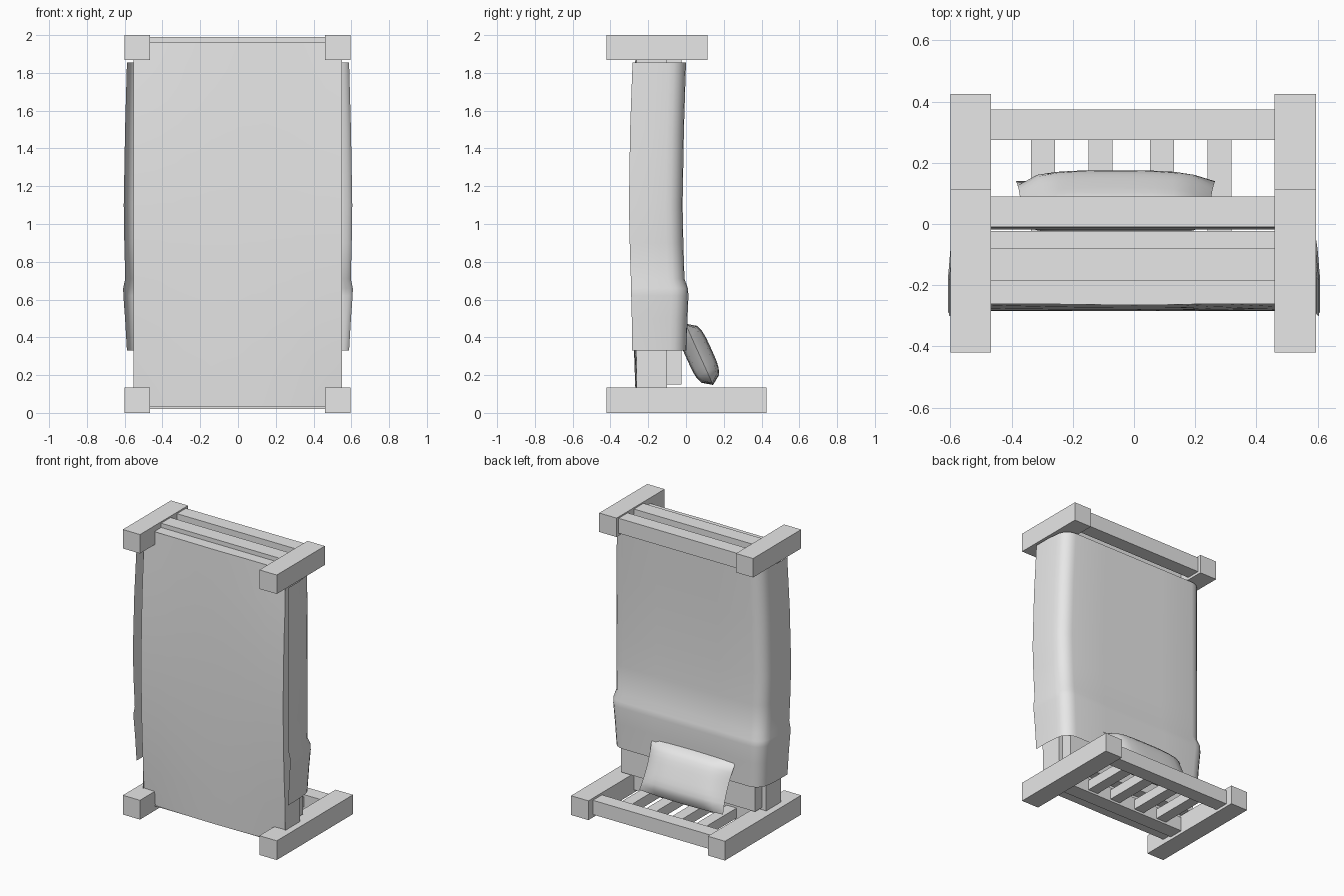
import bpy, bmesh, math
from mathutils import Vector

cube = bpy.data.objects.get("Cube")
if cube:
    bpy.data.objects.remove(cube, do_unlink=True)

GREY = (0.8, 0.8, 0.8, 1)
mat = bpy.data.materials.new("plain_grey")
mat.use_nodes = True
mat.diffuse_color = GREY
mat.node_tree.nodes["Principled BSDF"].inputs["Base Color"].default_value = GREY


def finish(name, bm, smooth=False):
    bmesh.ops.recalc_face_normals(bm, faces=bm.faces)
    mesh = bpy.data.meshes.new(name)
    bm.to_mesh(mesh)
    bm.free()
    mesh.materials.append(mat)
    ob = bpy.data.objects.new(name, mesh)
    bpy.context.collection.objects.link(ob)
    if smooth:
        bpy.ops.object.select_all(action='DESELECT')
        ob.select_set(True)
        bpy.context.view_layer.objects.active = ob
        bpy.ops.object.shade_smooth_by_angle(angle=math.radians(40))
    return ob


def box_mesh(x, y, z, cuts=0):
    bm = bmesh.new()
    bmesh.ops.create_cube(bm, size=1)
    if cuts:
        bmesh.ops.subdivide_edges(bm, edges=bm.edges, cuts=cuts, use_grid_fill=True)
    for v in bm.verts:
        v.co = Vector([a + (b - a) * (c + 0.5) for (a, b), c in zip((x, y, z), v.co)])
    return bm


def box(name, x, y, z):
    return finish(name, box_mesh(x, y, z))


def sheet(bm, rows):
    """Skin a list of equal-length point rows."""
    grid = [[bm.verts.new(p) for p in row] for row in rows]
    for r0, r1 in zip(grid, grid[1:]):
        for i in range(len(r0) - 1):
            bm.faces.new((r0[i], r0[i + 1], r1[i + 1], r1[i]))


# Posts at the head (bottom) and foot (top)
HEAD_Z, FOOT_Z = (0.02, 0.12), (1.885, 1.99)
for side, x in (("right", (-0.6, -0.467)), ("left", (0.46, 0.595))):
    box("head_post_" + side, x, (-0.42, 0.425), (0, 0.135))
    box("foot_post_" + side, x, (-0.42, 0.113), (1.867, 2))

# Rails between the posts
RAIL_X = (-0.47, 0.465)
LOW_RAIL = (-0.185, -0.08)
box("head_top_rail", RAIL_X, (0.275, 0.375), HEAD_Z)
box("head_low_rail", RAIL_X, LOW_RAIL, HEAD_Z)
box("foot_top_rail", RAIL_X, (-0.01, 0.09), FOOT_Z)
box("foot_low_rail", RAIL_X, LOW_RAIL, FOOT_Z)

# Headboard slats
for i, x in enumerate((-0.298, -0.11, 0.092, 0.28)):
    box(f"head_slat_{i + 1}", (x - 0.039, x + 0.039), (-0.08, 0.275), (0.035, 0.105))

# Bed base with a gently bowed underside
bm = box_mesh((-0.553, 0.55), (-0.285, -0.1), (0.035, 1.96), cuts=7)
for v in bm.verts:
    if v.co.y < -0.28:
        v.co.y += ((v.co.z - 1) / 0.96) ** 2 * (0.02 + 0.02 * (v.co.x / 0.55) ** 2)
finish("bed_base", bm, smooth=True)

box("mattress", (-0.52, 0.52), (-0.1, -0.023), (0.15, 1.87))

# Blanket draped over the mattress: z, half width, back y, front hem y
stations = [(0.33, 0.588, 0.003, -0.285), (0.5, 0.598, 0.008, -0.287),
            (0.62, 0.607, 0.013, -0.29), (0.66, 0.608, 0.01, -0.29),
            (0.71, 0.597, -0.008, -0.292), (0.9, 0.602, -0.014, -0.298),
            (1.1, 0.605, -0.018, -0.302), (1.5, 0.598, -0.011, -0.296),
            (1.855, 0.588, 0.0, -0.283)]
rows = []
for z, w, back, front in stations:
    half = [(w, front), (w, front * 0.6), (w - 0.008, back - 0.09)]
    for k in range(1, 6):
        a = k / 5 * math.pi / 2
        half.append((w - 0.098 + 0.09 * math.cos(a), back - 0.09 + 0.09 * math.sin(a)))
    half.append((w * 0.4, back))
    rows.append([(x, y, z) for x, y in half] + [(-x, y, z) for x, y in reversed(half)])
bm = bmesh.new()
sheet(bm, rows)
finish("blanket", bm, smooth=True)

# Plump pillow leaning on the mattress
N = 10
along = Vector((0, 0.145, -0.32)).normalized()
normal = Vector((0, -along.z, along.y))
centre = Vector((-0.06, 0.07, 0.31))
bm = bmesh.new()
for face in (1, -1):
    rows = []
    for j in range(N + 1):
        v = 2 * j / N - 1
        row = []
        for i in range(N + 1):
            u = 2 * i / N - 1
            puff = 0.07 * ((1 - u ** 4) * (1 - v ** 4)) ** 0.6
            x = 0.325 * u * (1 - 0.04 * (1 - v * v))
            y = 0.178 * v * (1 - 0.05 * u * u)
            row.append(centre + Vector((x, 0, 0)) + along * y + normal * (face * puff))
        rows.append(row)
    sheet(bm, rows)
bmesh.ops.remove_doubles(bm, verts=bm.verts, dist=0.0005)
finish("pillow", bm, smooth=True)
